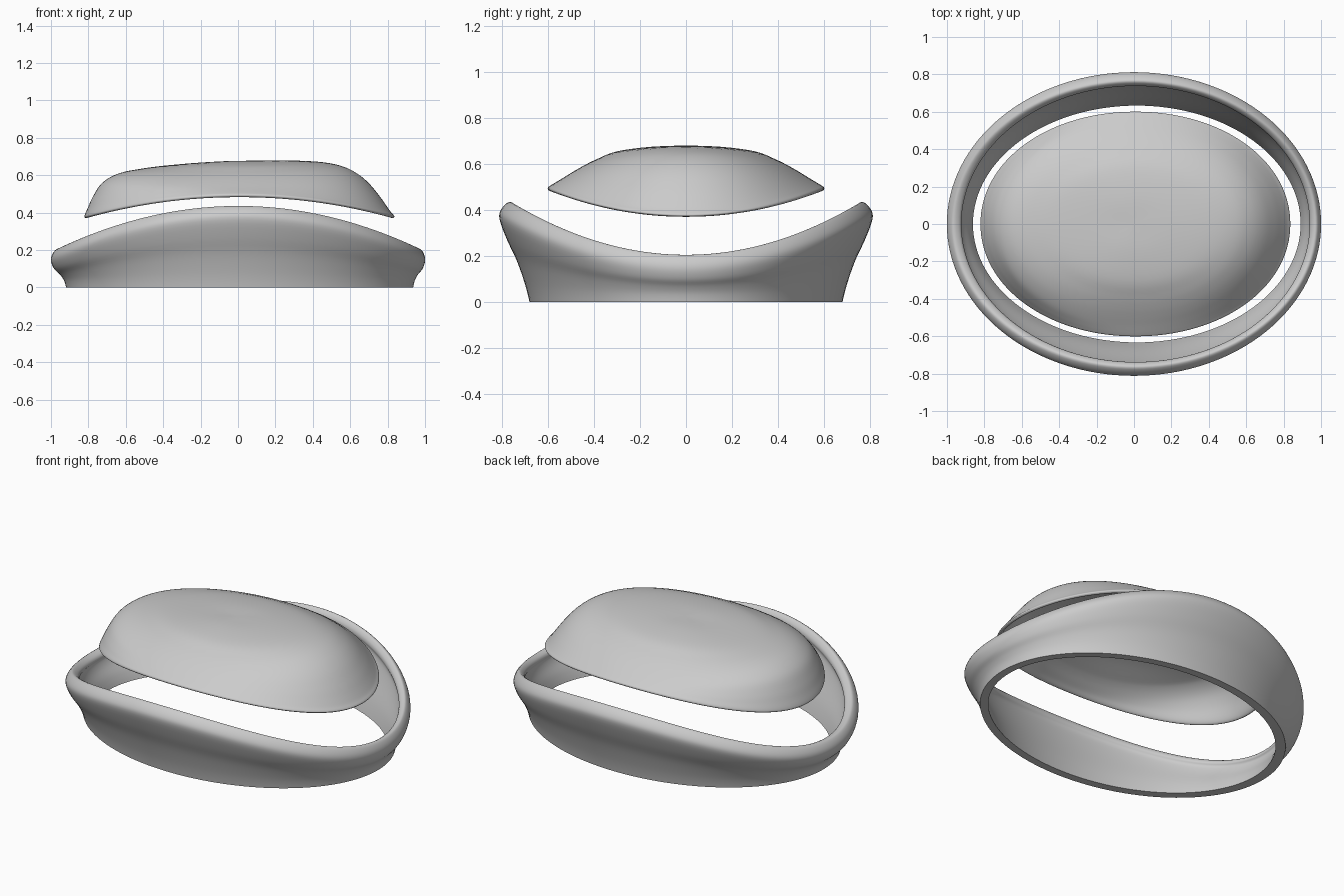
import bpy, bmesh, math
from mathutils import Vector

if "Cube" in bpy.data.objects:
    bpy.data.objects.remove(bpy.data.objects["Cube"])

SEG = 128


def smooth_rows(rows, steps):
    """Catmull-Rom curve through rows of numbers."""
    pts = [Vector(r) for r in rows]
    out = []
    for i in range(len(pts) - 1):
        p1, p2 = pts[i], pts[i + 1]
        p0 = pts[i - 1] if i else p1 * 2 - p2
        p3 = pts[i + 2] if i + 2 < len(pts) else p2 * 2 - p1
        for k in range(steps):
            t = k / steps
            out.append(0.5 * (2 * p1 + (p2 - p0) * t + (2 * p0 - 5 * p1 + 4 * p2 - p3) * t * t
                              + (3 * p1 - p0 - 3 * p2 + p3) * t ** 3))
    return out + [pts[-1]]


def make_object(name, loops, close=False, poles=()):
    """Skin a stack of closed loops into a smooth object."""
    bm = bmesh.new()
    vs = [[bm.verts.new(p) for p in loop] for loop in loops]
    for i in range(len(vs) if close else len(vs) - 1):
        a, b = vs[i], vs[(i + 1) % len(vs)]
        for j in range(SEG):
            k = (j + 1) % SEG
            bm.faces.new((a[j], a[k], b[k], b[j]))
    for pole, loop in zip(poles, (vs[0], vs[-1])):
        c = bm.verts.new(pole)
        for j in range(SEG):
            bm.faces.new((c, loop[j], loop[(j + 1) % SEG]))
    bmesh.ops.recalc_face_normals(bm, faces=bm.faces)
    me = bpy.data.meshes.new(name)
    bm.to_mesh(me)
    bm.free()
    ob = bpy.data.objects.new(name, me)
    bpy.context.collection.objects.link(ob)
    bpy.ops.object.select_all(action='DESELECT')
    ob.select_set(True)
    bpy.context.view_layer.objects.active = ob
    bpy.ops.object.shade_smooth_by_angle(angle=math.radians(50))
    return ob


angles = [2 * math.pi * j / SEG for j in range(SEG)]

# Saddle-shaped ring: x radius, y radius, height at the x ends, height at the y ends
ring = [(.928, .68, .004, .004), (.939, .70, .04, .08), (.958, .735, .07, .18),
        (.985, .777, .10, .27), (1.0, .81, .14, .36), (.995, .803, .175, .403),
        (.972, .768, .205, .436), (.942, .745, .195, .42), (.931, .738, .175, .395),
        (.937, .743, .155, .36), (.925, .717, .115, .27), (.897, .665, .06, .12),
        (.876, .633, .004, .004)]
loops = []
for a, b, zx, zy in smooth_rows(ring, 4):
    shift = 0.12 * (1 - a)
    loops.append([(shift + a * math.cos(t), b * math.sin(t),
                   zx * math.cos(t) ** 2 + zy * math.sin(t) ** 2) for t in angles])
# base edge rests on the ground
loops[0] = [(x, y, 0) for x, y, z in loops[0]]
loops[-1] = [(x, y, 0) for x, y, z in loops[-1]]
make_object("outer_ring", loops, close=True)

# Domed hollow cover: radius fraction, then height towards right, left and front/back
dome = [(0, .677, .677, .677), (.25, .68, .668, .675), (.5, .673, .65, .655), (.65, .652, .633, .62),
        (.75, .615, .617, .59), (.83, .563, .592, .562), (.9, .495, .548, .536),
        (.95, .437, .48, .518), (.98, .402, .425, .507), (.998, .385, .39, .499),
        (1, .376, .376, .49), (.985, .372, .372, .483), (.965, .39, .395, .487),
        (.93, .43, .47, .503), (.88, .487, .535, .522), (.81, .555, .578, .549),
        (.73, .60, .597, .573), (.5, .651, .627, .63), (.25, .657, .645, .651), (0, .654, .654, .654)]


def outline(t):
    n = 2 / 2.04
    c, s = math.cos(t), math.sin(t)
    return (math.copysign(abs(c) ** n, c) * .8275, math.copysign(abs(s) ** n, s) * .60)


loops = []
for r, zr, zl, zy in smooth_rows(dome, 4)[1:-1]:
    loop = []
    for t in angles:
        x, y = outline(t)
        c2 = math.cos(t) ** 2
        loop.append((.0075 + r * x, r * y, (zr if x > 0 else zl) * c2 + zy * (1 - c2)))
    loops.append(loop)
make_object("domed_cover", loops, poles=((.0075, 0, .677), (.0075, 0, .654)))
